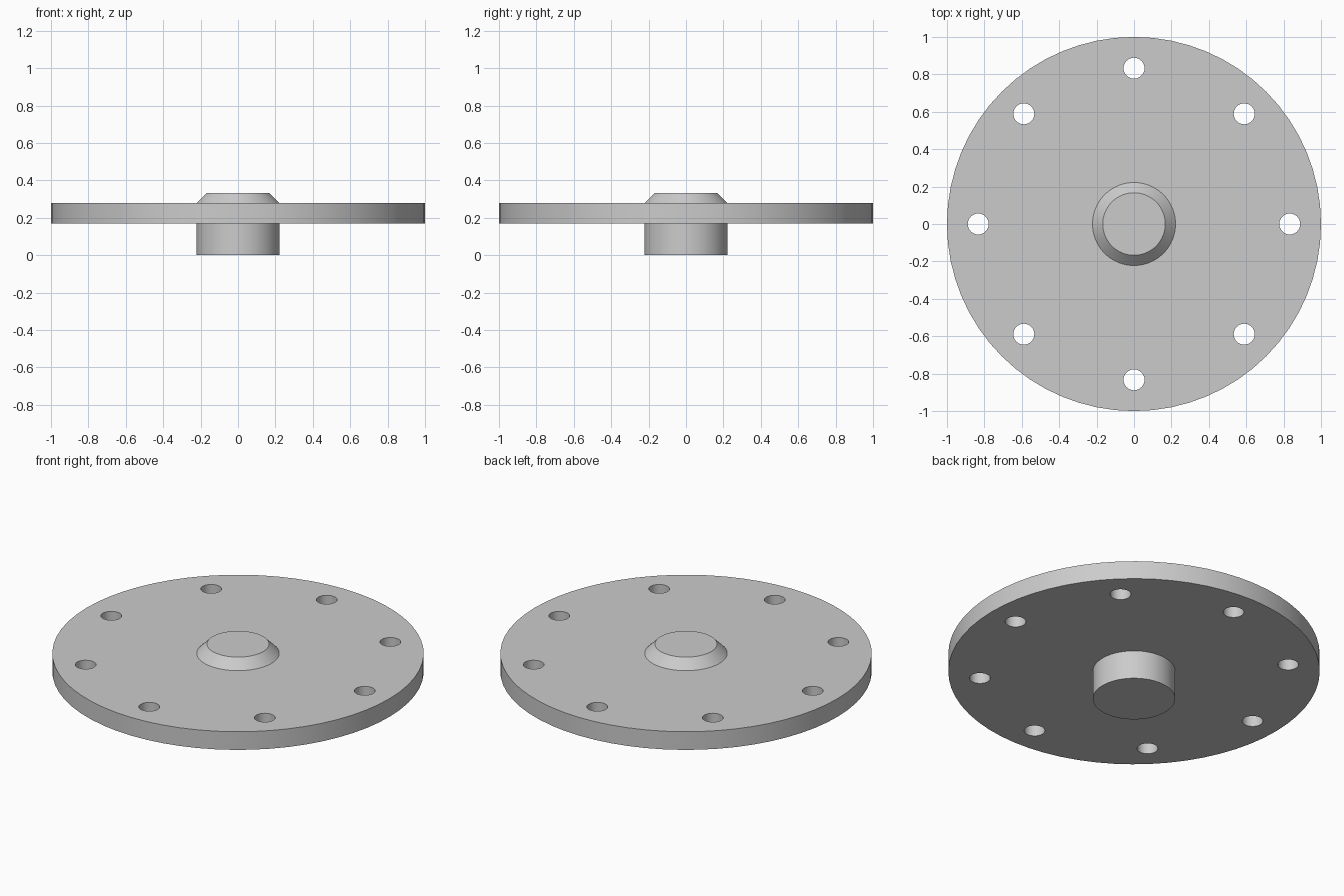
import bpy, bmesh, math

if "Cube" in bpy.data.objects:
    bpy.data.objects.remove(bpy.data.objects["Cube"])

HOLES = 8
HOLE_RADIUS = 0.056
BOLT_CIRCLE = 0.833


def make_object(name, bm):
    bmesh.ops.recalc_face_normals(bm, faces=bm.faces)
    mesh = bpy.data.meshes.new(name)
    bm.to_mesh(mesh)
    bm.free()
    obj = bpy.data.objects.new(name, mesh)
    bpy.context.collection.objects.link(obj)
    return obj


def revolve(name, profile, segments):
    """Closed solid from (radius, z) rings, capped at both ends."""
    bm = bmesh.new()
    rings = [[bm.verts.new((r * math.cos(2 * math.pi * i / segments),
                            r * math.sin(2 * math.pi * i / segments), z))
              for i in range(segments)] for r, z in profile]
    for low, high in zip(rings, rings[1:]):
        for i in range(segments):
            j = (i + 1) % segments
            bm.faces.new((low[i], low[j], high[j], high[i]))
    bm.faces.new(rings[0][::-1])
    bm.faces.new(rings[-1])
    return make_object(name, bm)


# Flange: lower hub, disc and chamfered raised boss in one profile
flange = revolve("flange", [
    (0.222, 0.0), (0.222, 0.17),
    (1.0, 0.17), (1.0, 0.278),
    (0.222, 0.278), (0.167, 0.333),
], 64)

# Ring of bolt hole cutters
bm = bmesh.new()
for k in range(HOLES):
    a = 2 * math.pi * k / HOLES
    ring = bmesh.ops.create_cone(bm, cap_ends=True, segments=32, radius1=HOLE_RADIUS,
                                 radius2=HOLE_RADIUS, depth=0.4)
    bmesh.ops.translate(bm, verts=ring["verts"],
                        vec=(BOLT_CIRCLE * math.cos(a), BOLT_CIRCLE * math.sin(a), 0.224))
cutter = make_object("bolt_hole_cutter", bm)
cutter.hide_render = True

# Cut the holes, then smooth the round walls
cut = flange.modifiers.new("bolt_holes", 'BOOLEAN')
cut.operation = 'DIFFERENCE'
cut.solver = 'EXACT'
cut.object = cutter
bpy.context.view_layer.objects.active = flange
flange.select_set(True)
bpy.ops.object.modifier_apply(modifier=cut.name)
bpy.data.objects.remove(cutter)
bpy.ops.object.shade_smooth_by_angle(angle=math.radians(30))
